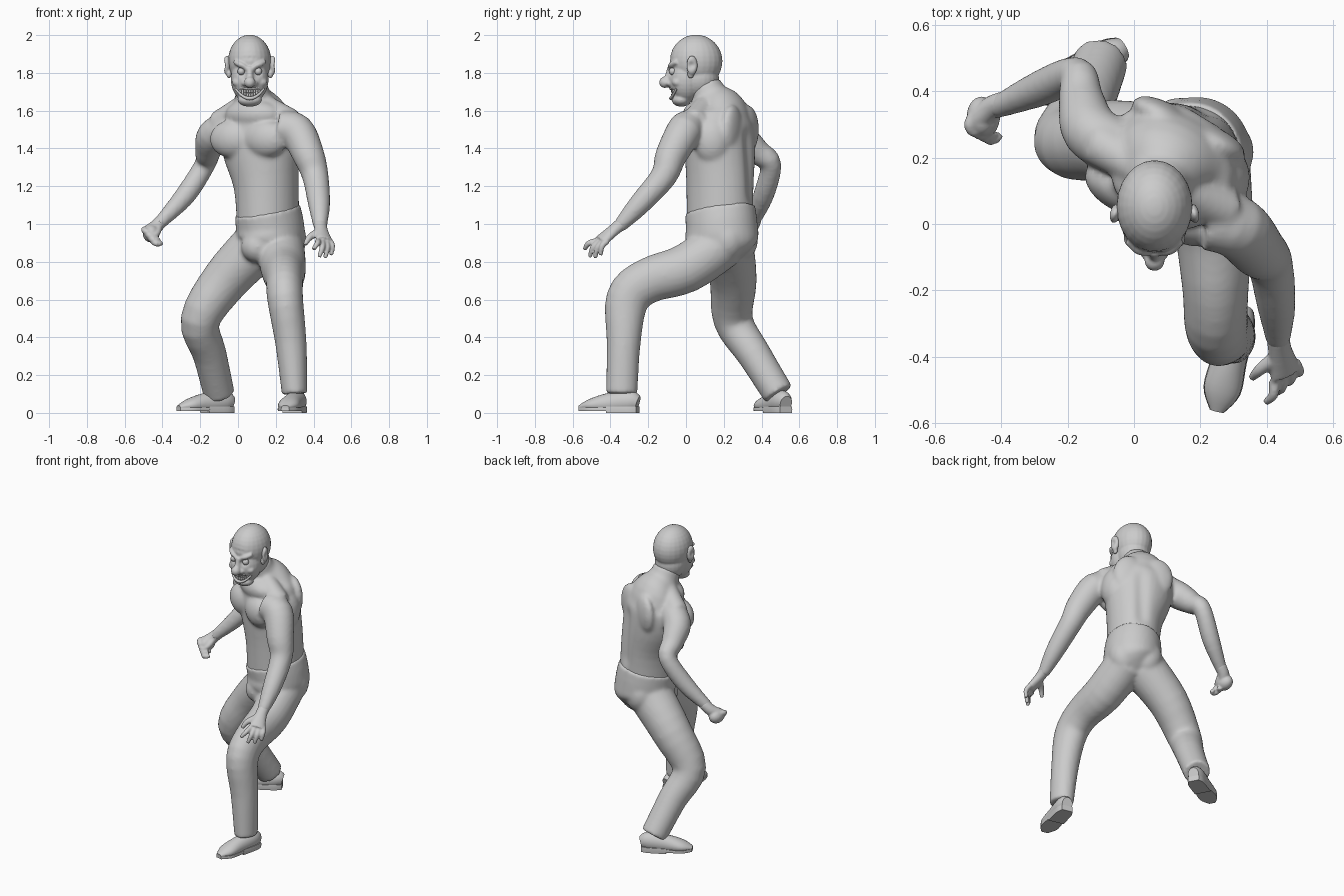
import bpy, bmesh, math
from mathutils import Vector, Matrix

if "Cube" in bpy.data.objects:
    bpy.data.objects.remove(bpy.data.objects["Cube"])

GREY = (.6, .6, .6, 1)
grey = bpy.data.materials.new("plain grey")
grey.use_nodes = True
grey.diffuse_color = GREY
grey.node_tree.nodes["Principled BSDF"].inputs["Base Color"].default_value = GREY

TWIST = math.radians(-27)          # the trunk is turned towards its right
ACROSS = math.pi / 2
trunk_side = Vector((math.cos(TWIST), math.sin(TWIST), 0))
trunk_back = Vector((-trunk_side.y, trunk_side.x, 0))
SIDES = {"right": -1, "left": 1}


def spline(keys, steps):
    """Smooth curve through the keys, radii included."""
    rings = []
    for i in range(len(keys) - 1):
        before, start = keys[max(i - 1, 0)], keys[i]
        end, after = keys[i + 1], keys[min(i + 2, len(keys) - 1)]
        for step in range(steps):
            t = step / steps
            leave, arrive = (end - before) / 2, (after - start) / 2
            bend = (start - end) * 2 + leave + arrive
            rings.append(start + leave * t + ((end - start) - leave - bend) * t * t + bend * t ** 3)
    return rings + [keys[-1]]


def tube(bm, keys, yaw=0, sides=24, steps=4):
    """Closed loft through rings given as x, y, z, half width and optional half depth."""
    rings = spline([Vector((*key, key[-1])[:5]) for key in keys], steps)
    centres = [Vector(ring[:3]) for ring in rings]
    loops = []
    for i, ring in enumerate(rings):
        along = (centres[min(i + 1, len(rings) - 1)] - centres[max(i - 1, 0)]).normalized()
        wide = Vector((math.cos(yaw), math.sin(yaw), 0))
        wide = (wide - along * wide.dot(along)).normalized()
        deep = along.cross(wide)
        angles = [k * math.tau / sides for k in range(sides)]
        loops.append([bm.verts.new(centres[i] + wide * ring[3] * math.cos(a)
                                   + deep * ring[4] * math.sin(a)) for a in angles])
    for lower, upper in zip(loops, loops[1:]):
        for k in range(sides):
            bm.faces.new((lower[k - 1], lower[k], upper[k], upper[k - 1]))
    bm.faces.new(loops[0])
    bm.faces.new(loops[-1])
    return [vert for loop in loops for vert in loop]


def ball(bm, centre, radii, yaw=0):
    place = (Matrix.Translation(centre) @ Matrix.Rotation(yaw, 4, 'Z')
             @ Matrix.Diagonal((*radii, 1)))
    bmesh.ops.create_uvsphere(bm, u_segments=24, v_segments=16, radius=1, matrix=place)


def finish(name, bm, voxel=None, dents=(), rounds=4):
    """Make the object, fuse its pieces if asked, then press in the dents."""
    bmesh.ops.recalc_face_normals(bm, faces=bm.faces)
    mesh = bpy.data.meshes.new(name)
    bm.to_mesh(mesh)
    bm.free()
    mesh.materials.append(grey)
    ob = bpy.data.objects.new(name, mesh)
    bpy.context.collection.objects.link(ob)
    bpy.ops.object.select_all(action='DESELECT')
    ob.select_set(True)
    bpy.context.view_layer.objects.active = ob
    if voxel:
        fuse = ob.modifiers.new("fuse", 'REMESH')
        fuse.mode = 'VOXEL'
        fuse.voxel_size = voxel
        soften = ob.modifiers.new("soften", 'SMOOTH')
        soften.iterations = rounds
        for modifier in ("fuse", "soften"):
            bpy.ops.object.modifier_apply(modifier=modifier)
    for vert in ob.data.vertices:
        for centre, reach, push in dents:
            distance = (vert.co - Vector(centre)).length / reach
            vert.co += Vector(push) * math.exp(-distance * distance)
    bpy.ops.object.shade_smooth_by_angle(angle=math.radians(50))


# Torso, neck and arms
bm = bmesh.new()
tube(bm, [(.16, .18, .95, .16, .18), (.15, .18, 1.2, .17, .18), (.12, .18, 1.4, .21, .18),
          (.11, .18, 1.53, .21, .17), (.1, .18, 1.6, .16, .135), (.08, .13, 1.67, .1),
          (.07, .1, 1.74, .083)], TWIST, 36)
ball(bm, (.08, .09, 1.58), (.16, .09, .08), TWIST)               # collar
ball(bm, (.27, .14, 1.44), (.08, .1, .13))                       # back of the left shoulder
chest = Vector((.11, .17, 1.45)) - trunk_back * .12
shoulder_blades = Vector((.165, .285, 1.5))
for s in SIDES.values():
    ball(bm, chest + trunk_side * s * .1, (.125, .073, .1), TWIST)
    ball(bm, shoulder_blades + trunk_side * s * .09, (.1, .045, .13), TWIST)
for shoulder in ((-.1, .24, 1.53, .07), (.28, .04, 1.54, .07)):
    tube(bm, [(.08, .13, 1.67, .05), shoulder])
tube(bm, [(-.03, .22, 1.53, .08), (-.13, .28, 1.47, .087), (-.16, .38, 1.38, .068),
          (-.175, .45, 1.315, .056), (-.28, .41, 1.15, .055), (-.42, .35, 1, .034)])
tube(bm, [(.22, .01, 1.51, .09), (.31, -.01, 1.49, .095), (.375, -.08, 1.36, .084),
          (.41, -.12, 1.25, .07), (.43, -.25, 1.1, .058), (.435, -.36, .98, .035)])
spine = Vector((.14, .18, 1.15)) + trunk_back * .18
groove = [(spine + Vector((0, 0, step * .04)), .04, trunk_back * -.009) for step in range(9)]
finish("torso_and_arms", bm, .011, groove, 9)

# Trousers
bm = bmesh.new()
tube(bm, [(.14, .2, .8, .1, .08), (.17, .19, .9, .17, .19), (.17, .19, .98, .178, .193),
          (.155, .18, 1.075, .17, .192)], TWIST, 36)
tube(bm, [(.22, .2, .9, .13), (.24, 0, .765, .12, .13), (.246, -.2, .7, .1, .12),
          (.25, -.31, .6, .095, .115), (.28, -.33, .37, .083, .09), (.3, -.34, .1, .068, .083)])
tube(bm, [(.1, .22, .88, .14), (-.07, .25, .7, .125), (-.2, .25, .49, .105),
          (-.15, .36, .31, .09), (-.1, .49, .1, .083)])
ball(bm, (.1, .08, .88), (.085, .08, .085), TWIST)               # front of the crotch
for s in SIDES.values():
    ball(bm, Vector((.2, .25, .92)) + trunk_side * s * .07, (.1, .1, .12), TWIST)
finish("trousers", bm, .011, (), 8)


# Shoes, each with an upper, a sole and a heel block
def shoe(name, heel, toe):
    heel, toe = Vector((*heel, 0)), Vector((*toe, 0))
    aim = toe - heel
    length = aim.length
    upper = [(0, 0, .05, .035, .04), (length * .15, 0, .06, .05, .06), (length / 2, 0, .05, .052, .055),
             (length * .8, 0, .04, .055, .035), (length, 0, .03, .02, .01)]
    flat = [(key[0], 0, .02, key[3] + .002, .09) for key in upper]
    bm = bmesh.new()
    for keys, low, high in ((upper, .02, 1), (flat, .01, .028), (flat[:3], 0, .035)):
        for vert in tube(bm, keys, ACROSS):
            vert.co.z = min(max(vert.co.z, low), high)
    bm.transform(Matrix.Translation(heel) @ Matrix.Rotation(math.atan2(aim.y, aim.x), 4, 'Z'))
    finish(name, bm)


shoe("left_shoe", (.325, -.255), (.25, -.565))
shoe("right_shoe", (-.035, .53), (-.315, .38))

# Left hand, open with hanging fingers
bm = bmesh.new()
tube(bm, [(.435, -.33, 1.01, .036), (.44, -.38, .97, .037, .03), (.458, -.45, .91, .052, .025)], .8)
knuckle, spread = Vector((.455, -.445, .91)), Vector((.021, .019, 0))
for finger, drop in enumerate((.045, .085, .09, .075)):
    base = knuckle + spread * (finger - 1.5)
    tip = base + Vector((-.01, -.05, -drop)) + spread * (finger - 1.5) * .5
    middle = (base + tip) / 2 + Vector((.01, -.01, .01))
    tube(bm, [(*base, .016), (*middle, .015), (*tip, .011)])
tube(bm, [(.43, -.4, .96, .022), (.38, -.44, .93, .018), (.355, -.465, .89, .011)])
finish("left_hand", bm, .006)

# Right hand, a loose fist
bm = bmesh.new()
tube(bm, [(-.39, .365, 1.03, .036), (-.43, .35, .99, .036), (-.47, .31, .95, .035, .045)], ACROSS)
ball(bm, (-.46, .325, .95), (.045, .06, .048))
for finger in range(4):
    knuckle = Vector((-.497, .3, .97)) + Vector((.016, -.008, -.02)) * finger
    root, bend = knuckle + Vector((.02, .04, 0)), knuckle + Vector((.02, -.025, -.015))
    tip = knuckle + Vector((.045, -.005, -.01))
    tube(bm, [(*root, .015), (*knuckle, .017), (*bend, .016), (*tip, .013)])
tube(bm, [(-.42, .33, .98, .019), (-.43, .29, .95, .017), (-.455, .265, .93, .013)])
finish("right_hand", bm, .006)

# Head, built around the middle of the face
face = Vector((.062, -.09, 1.75))


def on_face(x, y, z):
    return face + Vector((x, y, z))


bm = bmesh.new()
ball(bm, on_face(0, .143, .112), (.115, .14, .14))
ball(bm, on_face(0, .09, .015), (.1, .095, .125))
ball(bm, on_face(0, .16, .02), (.1, .105, .11))
ball(bm, on_face(0, .065, -.093), (.065, .05, .036))
ball(bm, on_face(0, -.022, 0), (.03, .03, .03))
tube(bm, [(*on_face(0, .01, .08), .018), (*on_face(0, -.01, 0), .02)])
for s in SIDES.values():
    tube(bm, [(*on_face(s * .01, .005, .065), .014), (*on_face(s * .045, .01, .09), .016),
              (*on_face(s * .08, .04, .11), .012)], ACROSS)
    ball(bm, on_face(s * .06, .045, 0), (.033, .03, .026))
    ball(bm, on_face(s * .025, 0, -.005), (.018, .017, .015))
sockets = [(on_face(s * .045, 0, .058), .022, (0, .02, 0)) for s in SIDES.values()]
mouth = [(on_face(k * .015, .01, -.057), .02, (0, .012, 0)) for k in (-3, -1, 1, 3)]
furrows = [(on_face(x, 0, z), .012, (0, .005, 0)) for x in (-.03, 0, .03) for z in (.13, .16)]
finish("head", bm, .006, sockets + mouth + furrows)

# Eyes and ears
for side, s in SIDES.items():
    bm = bmesh.new()
    ball(bm, on_face(s * .045, .02, .058), (.02, .02, .02))
    finish(side + "_eye", bm)
    bm = bmesh.new()
    ball(bm, on_face(s * .12, .122, .09), (.019, .03, .052), s * .35)
    ball(bm, on_face(s * .11, .115, .045), (.014, .018, .025))
    finish(side + "_ear", bm, .005, [(on_face(s * .137, .118, .09), .02, (-s * .014, 0, 0))])


# Grinning mouth
def grin(x, height, curl):
    return on_face(x, .011 + 5 * x * x, height + curl * x * x)


lips, teeth = bmesh.new(), bmesh.new()
for height, curl, gum in ((-.031, 2.5, -.016), (-.085, 9, .017)):
    tube(lips, [(*grin(k * .025, height, curl), .01 - abs(k) * .0015) for k in range(-3, 4)], ACROSS)
    for k in range(-4, 5):
        ball(teeth, grin(k * .0125, height + gum, curl) + Vector((0, .007, 0)), (.0065, .007, .011))
finish("lips", lips)
finish("teeth", teeth)
